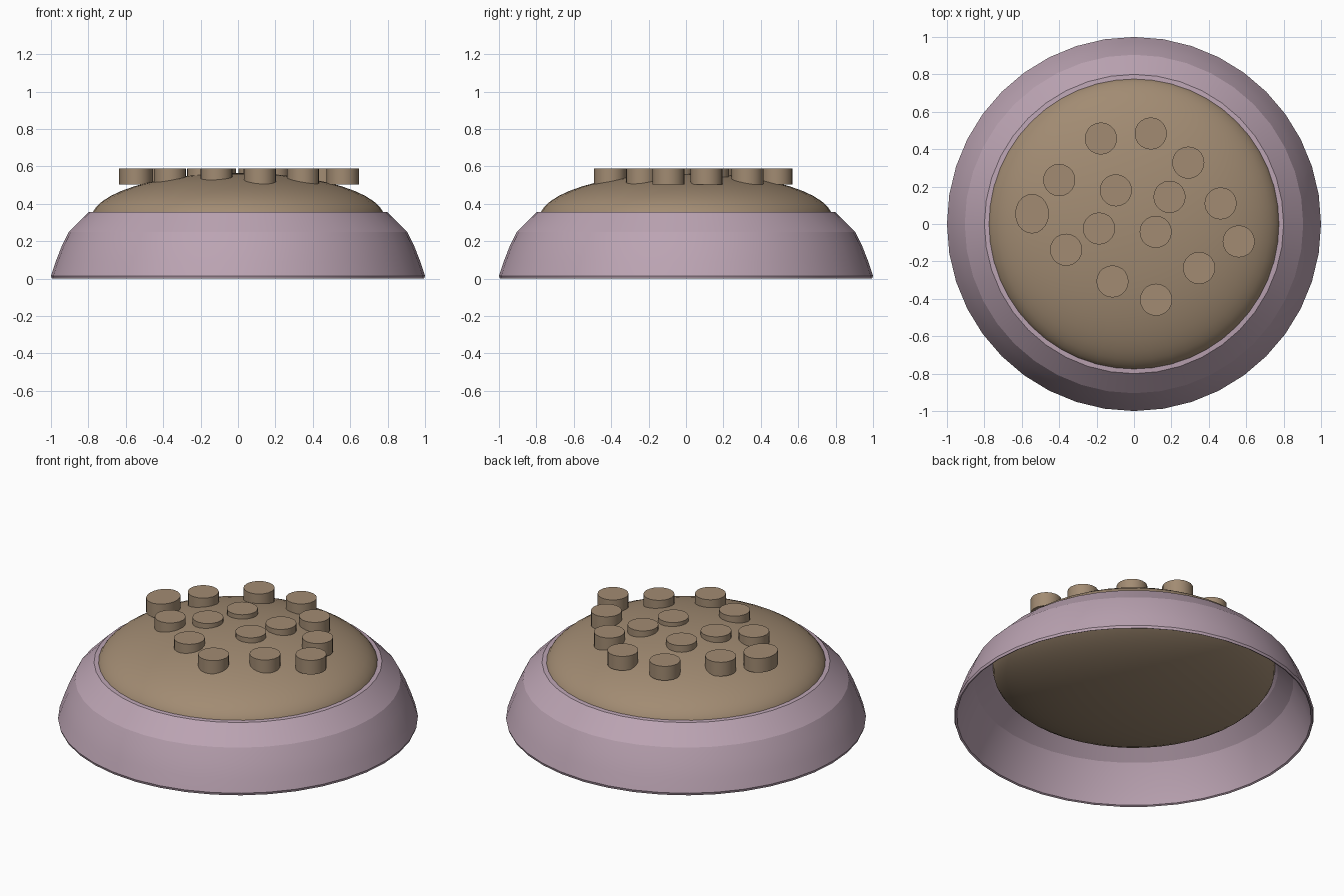
import bpy, math

if "Cube" in bpy.data.objects:
    bpy.data.objects.remove(bpy.data.objects["Cube"])


def material(name, color):
    m = bpy.data.materials.new(name)
    m.diffuse_color = (*color, 1)
    m.use_nodes = True
    m.node_tree.nodes["Principled BSDF"].inputs["Base Color"].default_value = m.diffuse_color
    return m


PINK = material("pink_glaze", (0.50, 0.37, 0.45))
BROWN = material("brown", (0.36, 0.26, 0.17))


def finish(name, mat, angle):
    ob = bpy.context.object
    ob.name = name
    ob.data.materials.append(mat)
    bpy.ops.object.shade_smooth_by_angle(angle=math.radians(angle))
    return ob


def lathe(name, profile, segments, mat):
    # revolve a closed (radius, z) profile about the z axis
    n = len(profile)
    verts, faces = [], []
    for i in range(segments):
        a = 2 * math.pi * i / segments
        verts += [(r * math.cos(a), r * math.sin(a), z) for r, z in profile]
        j = (i + 1) % segments
        for k in range(n):
            l = (k + 1) % n
            faces.append((i * n + k, j * n + k, j * n + l, i * n + l))
    me = bpy.data.meshes.new(name)
    me.from_pydata(verts, [], faces)
    ob = bpy.data.objects.new(name, me)
    bpy.context.collection.objects.link(ob)
    bpy.ops.object.select_all(action='DESELECT')
    bpy.context.view_layer.objects.active = ob
    ob.select_set(True)
    return finish(name, mat, 15)


# open ring-shaped shell: outer wall up, inner wall down
lathe("outer_shell", [
    (0.995, 0.0), (1.0, 0.015), (0.975, 0.09), (0.942, 0.175), (0.905, 0.25),
    (0.85, 0.305), (0.80, 0.355), (0.765, 0.358),
    (0.80, 0.30), (0.885, 0.22), (0.95, 0.10), (0.985, 0.005)], 40, PINK)

# flattened ball filling the opening, bulging above and below
bpy.ops.mesh.primitive_uv_sphere_add(segments=48, ring_count=24, location=(0, 0, 0.32))
bpy.context.object.scale = (0.785, 0.785, 0.245)
finish("dome", BROWN, 30)

# upright studs scattered on the dome, all with level tops
studs = [(-0.177, 0.457), (0.09, 0.484), (0.29, 0.328), (-0.40, 0.235),
         (-0.097, 0.18), (0.19, 0.145), (0.463, 0.11), (-0.187, -0.024),
         (0.116, -0.042), (-0.363, -0.138), (0.56, -0.093), (0.348, -0.235),
         (-0.115, -0.307), (0.118, -0.405), (-0.545, 0.055)]
for i, (x, y) in enumerate(studs):
    bpy.ops.mesh.primitive_cylinder_add(vertices=20, radius=0.086, depth=0.086,
                                        location=(x, y, 0.545))
    if i == len(studs) - 1:  # the larger oval stud
        bpy.context.object.scale = (1.05, 1.23, 1)
    finish(f"stud_{i + 1}", BROWN, 30)
